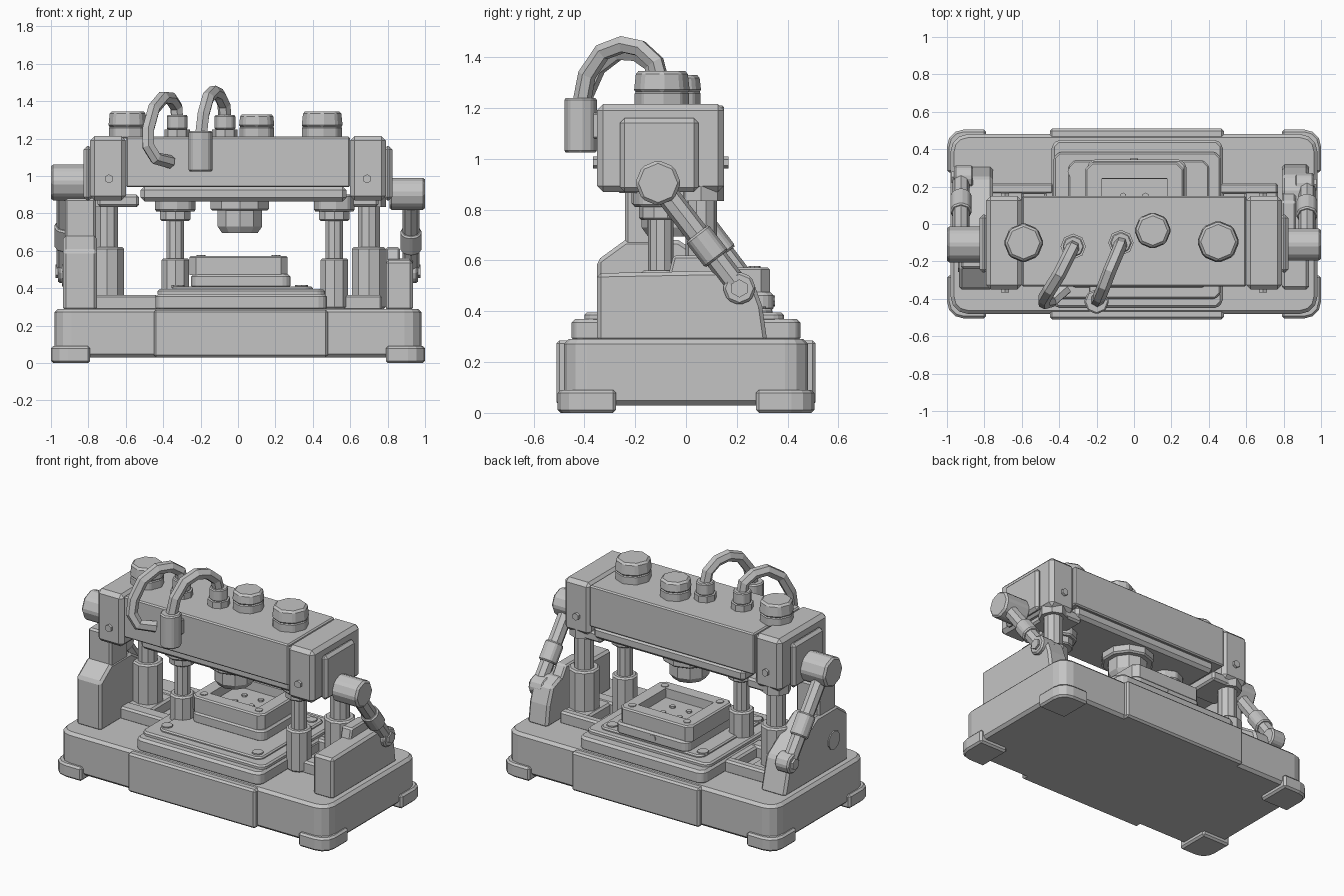
import bpy
import bmesh
import math
from mathutils import Vector

cube = bpy.data.objects.get("Cube")
if cube:
    bpy.data.objects.remove(cube, do_unlink=True)

grey = bpy.data.materials.new("plain grey")
grey.use_nodes = True
GREY = (0.55, 0.55, 0.55, 1)
grey.diffuse_color = GREY
grey.node_tree.nodes["Principled BSDF"].inputs["Base Color"].default_value = GREY


def finish(name, bm, bevel=0.0, segments=1):
    bmesh.ops.recalc_face_normals(bm, faces=bm.faces)
    mesh = bpy.data.meshes.new(name)
    bm.to_mesh(mesh)
    bm.free()
    mesh.materials.append(grey)
    ob = bpy.data.objects.new(name, mesh)
    bpy.context.collection.objects.link(ob)
    if bevel:
        mod = ob.modifiers.new("edge", "BEVEL")
        mod.width = bevel
        mod.segments = segments
        mod.limit_method = "ANGLE"
        mod.angle_limit = math.radians(40)
    return ob


def box_mesh(x, y, z, corner=0.0, segments=1):
    """Box from three (min, max) ranges, with optional cut upright corners."""
    bm = bmesh.new()
    bmesh.ops.create_cube(bm, size=1)
    for v in bm.verts:
        v.co = [r[0] if c < 0 else r[1] for c, r in zip(v.co, (x, y, z))]
    if corner:
        upright = [e for e in bm.edges if abs(e.verts[0].co.z - e.verts[1].co.z) > 1e-4]
        bmesh.ops.bevel(bm, geom=upright, offset=corner, segments=segments,
                        profile=0.5, affect="EDGES")
    return bm


def box(name, x, y, z, bevel=0.012, corner=0.0, segments=1):
    return finish(name, box_mesh(x, y, z, corner, segments), bevel)


def rod(name, a, b, r, r2=None, sides=8, bevel=0.0):
    """Straight round part between two points."""
    a, b = Vector(a), Vector(b)
    d = b - a
    bm = bmesh.new()
    bmesh.ops.create_cone(bm, cap_ends=True, segments=sides, radius1=r,
                          radius2=r if r2 is None else r2, depth=d.length)
    turn = d.to_track_quat("Z", "Y").to_matrix()
    bmesh.ops.rotate(bm, verts=bm.verts, matrix=turn)
    bmesh.ops.translate(bm, verts=bm.verts, vec=(a + b) / 2)
    return finish(name, bm, bevel)


def post(name, x, y, z0, z1, r, r2=None, sides=10, bevel=0.0):
    return rod(name, (x, y, z0), (x, y, z1), r, r2, sides, bevel)


def side_plate(name, profile, x0, x1, bevel=0.015):
    """Plate with a side (y, z) outline, spanning x0 to x1."""
    bm = bmesh.new()
    face = bm.faces.new([bm.verts.new((x0, y, z)) for y, z in profile])
    out = bmesh.ops.extrude_face_region(bm, geom=[face])
    moved = [g for g in out["geom"] if isinstance(g, bmesh.types.BMVert)]
    bmesh.ops.translate(bm, verts=moved, vec=(x1 - x0, 0, 0))
    return finish(name, bm, bevel)


def hose(name, points, r):
    curve = bpy.data.curves.new(name, "CURVE")
    curve.dimensions = "3D"
    curve.bevel_depth = r
    curve.bevel_resolution = 1
    curve.use_fill_caps = True
    spline = curve.splines.new("POLY")
    spline.points.add(len(points) - 1)
    for p, co in zip(spline.points, points):
        p.co = (*co, 1)
    spline.use_smooth = False
    curve.materials.append(grey)
    bpy.context.collection.objects.link(bpy.data.objects.new(name, curve))


# Base and corner feet
box("base", (-0.98, 0.98), (-0.48, 0.48), (0.03, 0.29), 0.018, 0.09, 3)
box("base_middle", (-0.45, 0.48), (-0.51, 0.51), (0.03, 0.285))
for sx in (-1, 1):
    for sy in (-1, 1):
        xs = sorted((sx * 0.79, sx))
        ys = sorted((sy * 0.275, sy * 0.505))
        bm = box_mesh(xs, ys, (0, 0.09))
        outer = [e for e in bm.edges
                 if all(abs(v.co.x) > 0.99 and abs(v.co.y) > 0.5 for v in e.verts)]
        bmesh.ops.bevel(bm, geom=outer, offset=0.09, segments=3, profile=0.5,
                        affect="EDGES")
        finish("foot", bm, 0.012)

# Stepped bed plates
box("bed_plate", (-0.44, 0.475), (-0.45, 0.45), (0.28, 0.37), 0.015, 0.03)
box("bed_top", (-0.43, 0.465), (-0.4, 0.385), (0.36, 0.395), 0.01, 0.03)
box("bed_pad", (-0.35, 0.4), (-0.34, 0.34), (0.38, 0.41), 0.008, 0.03)
for x in (-0.32, 0.34):
    for y in (-0.28, 0.28):
        post("bed_screw", x, y, 0.4, 0.418, 0.035, sides=8)

# Die block with a sunken pocket
box("die_lower", (-0.25, 0.28), (-0.14, 0.345), (0.4, 0.475), 0.012, 0.03)
bm = box_mesh((-0.26, 0.265), (-0.13, 0.33), (0.47, 0.565), 0.035)
bm.faces.ensure_lookup_table()
top = max(bm.faces, key=lambda f: f.calc_center_median().z)
bmesh.ops.inset_individual(bm, faces=[top], thickness=0.01, depth=0.008)
bmesh.ops.inset_individual(bm, faces=[top], thickness=0.085)
bmesh.ops.inset_individual(bm, faces=[top], thickness=0.004, depth=-0.06)
finish("die_block", bm)
for sx in (-1, 1):
    for sy in (-1, 1):
        post("die_screw", 0.002 + sx * 0.2, 0.1 + sy * 0.17, 0.56, 0.578, 0.024, sides=8)
        post("pocket_pin", 0.002 + sx * 0.06, 0.1 + sy * 0.05, 0.5, 0.525, 0.018, sides=6)
rod("die_side_screw", (0, 0.3, 0.44), (0, 0.35, 0.44), 0.022, sides=8)

# Guide columns and the channel frames round their feet
for x, cx in ((-0.335, -0.335), (0.515, 0.515)):
    post("front_sleeve", x, -0.1, 0.29, 0.56, 0.078, bevel=0.01)
    post("front_column", x, -0.1, 0.5, 0.9, 0.05)
    post("front_collar_lower", x, -0.1, 0.76, 0.82, 0.085, bevel=0.008)
    post("front_collar_upper", x, -0.1, 0.81, 0.9, 0.112, sides=8, bevel=0.01)
for s in (-1, 1):
    post("rear_sleeve", s * 0.7, 0.06, 0.29, 0.62, 0.095, bevel=0.01)
    post("rear_column", s * 0.7, 0.06, 0.6, 0.9, 0.062)
    post("rear_collar", s * 0.7, 0.06, 0.835, 0.9, 0.09, sides=8)
    xs = sorted((s * 0.43, s * 0.77))
    box("frame_front", xs, (-0.14, -0.05), (0.28, 0.365))
    box("frame_back", xs, (0.16, 0.22), (0.28, 0.365))
    box("frame_outer", sorted((s * 0.59, s * 0.77)), (-0.1, 0.2), (0.28, 0.36))
    box("frame_inner", sorted((s * 0.42, s * 0.48)), (-0.1, 0.2), (0.28, 0.36))

# Crossbeam with its end blocks
box("crossbeam", (-0.6, 0.6), (-0.335, 0.15), (0.94, 1.21), 0.008)
box("beam_under_plate", (-0.52, 0.58), (-0.28, 0.145), (0.865, 0.945), 0.02)
for s in (-1, 1):
    box("end_block", sorted((s * 0.6, s * 0.79)), (-0.35, 0.15), (0.87, 1.215), 0.024)
    box("end_cap", sorted((s * 0.78, s * 0.825)), (-0.26, 0.05), (0.87, 1.16), 0.018)
    box("end_lower", sorted((s * 0.53, s * 0.75)), (-0.12, 0.13), (0.835, 0.9), 0.012)
    for y0, y1 in ((-0.367, -0.34), (0.14, 0.167)):
        rod("end_screw", (s * 0.69, y0, 0.985), (s * 0.69, y1, 0.985), 0.024, sides=6)

# Press head
post("head_flange", 0.01, -0.05, 0.815, 0.88, 0.165, sides=10, bevel=0.01)
post("head_body", 0.01, -0.05, 0.73, 0.83, 0.125, sides=10)
post("head_nose", 0.01, -0.05, 0.695, 0.73, 0.1, 0.125, sides=10)

# Cap bolts on the beam
for x, y, r, top_z in ((-0.59, -0.1, 0.108, 1.345), (0.45, -0.095, 0.115, 1.345),
                       (0.1, -0.035, 0.1, 1.33)):
    post("bolt_washer", x, y, 1.2, 1.265, r * 0.96, sides=8, bevel=0.008)
    post("bolt_head", x, y, 1.26, top_z, r, r * 0.92, sides=8, bevel=0.012)

# Hoses and fittings
for x, y in ((-0.325, -0.12), (-0.07, -0.1)):
    post("hose_nut", x, y, 1.2, 1.25, 0.068, sides=8)
    post("hose_fitting", x, y, 1.25, 1.325, 0.058, sides=8, bevel=0.006)
hose("left_hose", [(-0.325, -0.12, 1.3), (-0.33, -0.13, 1.37), (-0.36, -0.19, 1.415),
                   (-0.4, -0.27, 1.42), (-0.45, -0.35, 1.36), (-0.48, -0.4, 1.25),
                   (-0.48, -0.42, 1.16), (-0.44, -0.41, 1.095), (-0.36, -0.34, 1.075)], 0.036)
hose("front_hose", [(-0.07, -0.1, 1.3), (-0.075, -0.12, 1.38), (-0.1, -0.18, 1.435),
                    (-0.13, -0.25, 1.45), (-0.16, -0.33, 1.42), (-0.185, -0.39, 1.33),
                    (-0.2, -0.415, 1.2)], 0.036)
post("hose_plug", -0.2, -0.415, 1.025, 1.24, 0.067, sides=8, bevel=0.008)
box("plug_mount", (-0.24, -0.16), (-0.4, -0.32), (1.08, 1.18), 0.006)

# Side brackets
side_plate("left_bracket", [(-0.35, 0.28), (-0.35, 0.55), (0.18, 0.56), (0.26, 0.53),
                            (0.3, 0.42), (0.32, 0.28)], 0.79, 0.935)
side_plate("left_bracket_rib", [(-0.08, 0.5), (-0.05, 0.62), (0.12, 0.62), (0.2, 0.5)],
           0.79, 0.865, 0.01)
side_plate("right_bracket", [(-0.35, 0.28), (-0.35, 0.6), (-0.24, 0.68), (-0.03, 0.68),
                             (0.25, 0.5), (0.31, 0.28)], -0.935, -0.755)
box("right_bracket_post", (-0.925, -0.76), (-0.24, -0.06), (0.6, 0.88), 0.012)
rod("right_bracket_eye", (-0.93, -0.2, 0.47), (-0.942, -0.2, 0.47), 0.06, sides=10)

# Levers between the beam ends and the brackets
for side, s, z_top, y_end, z_end in (("left", 1, 0.905, 0.21, 0.49),
                                     ("right", -1, 0.965, 0.25, 0.49)):
    a = Vector((s * 0.925, -0.11, z_top))
    b = Vector((s * 0.925, y_end, z_end))
    r = 0.09 if s > 0 else 0.1
    rod(side + "_pivot", (s * 0.81, a.y, a.z), (s, a.y, a.z), r, sides=8, bevel=0.012)
    rod(side + "_pivot_screw", (s * 0.99, a.y, a.z), (s * 1.0, a.y, a.z), 0.05, sides=6)
    rod(side + "_lever_upper", a, a.lerp(b, 0.5), 0.046)
    rod(side + "_lever_collar", a.lerp(b, 0.48), a.lerp(b, 0.72), 0.06, bevel=0.008)
    rod(side + "_lever_lower", a.lerp(b, 0.7), b, 0.045)
    rod(side + "_lever_eye", (s * 0.86, b.y, b.z), (s * 0.962, b.y, b.z), 0.066,
        sides=8, bevel=0.01)
    rod(side + "_lever_bolt", (s * 0.95, b.y, b.z), (s * 0.975, b.y, b.z), 0.036, sides=6)
